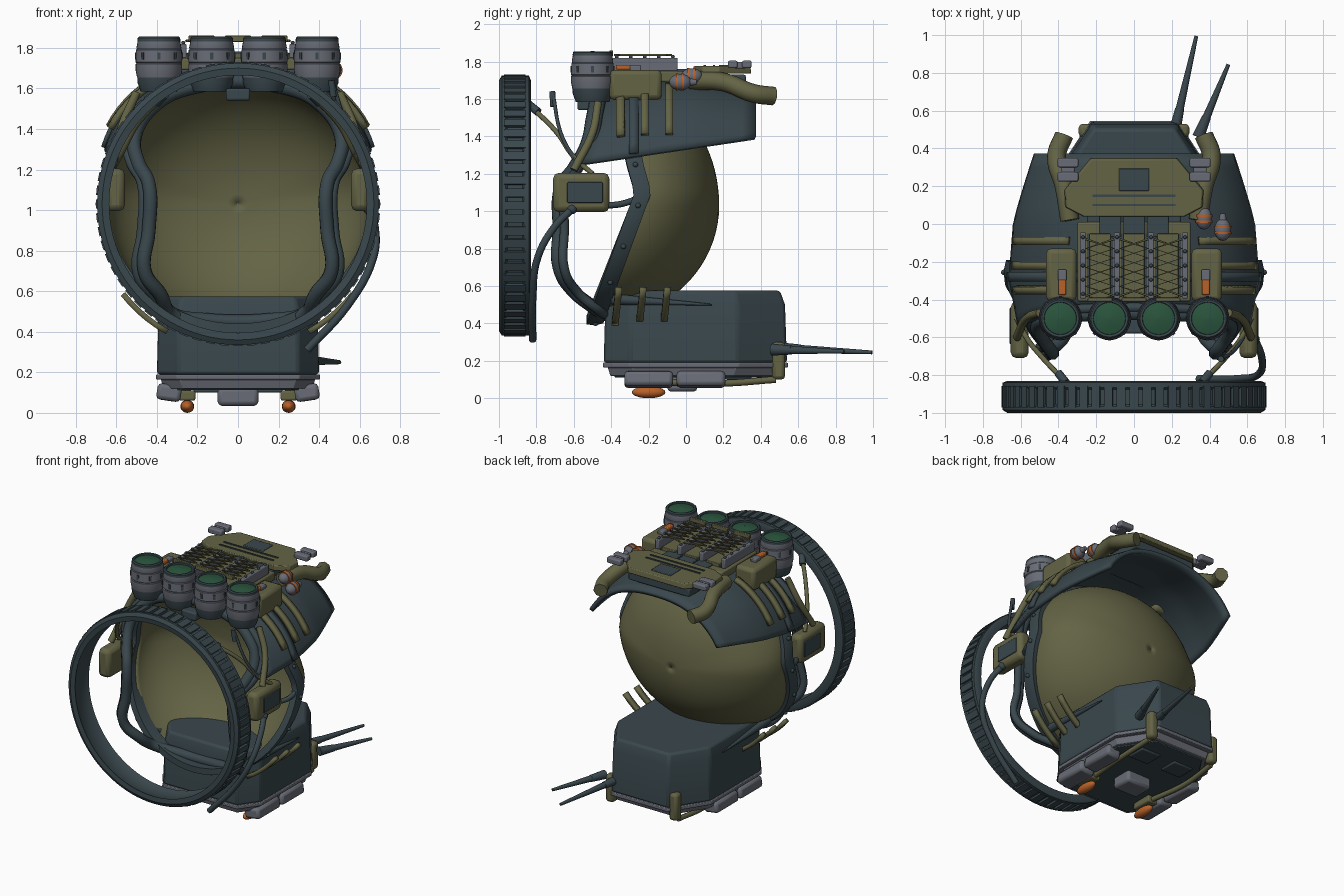
import bpy, bmesh, math
from math import sin, cos, pi, radians
from mathutils import Vector, Matrix

cube = bpy.data.objects.get("Cube")
if cube:
    bpy.data.objects.remove(cube)


def material(name, rgb):
    m = bpy.data.materials.new(name)
    m.use_nodes = True
    m.diffuse_color = (*rgb, 1)
    m.node_tree.nodes["Principled BSDF"].inputs["Base Color"].default_value = (*rgb, 1)
    return m


DARK = material("dark slate", (0.041, 0.063, 0.073))
OLIVE = material("olive", (0.127, 0.126, 0.06))
GREY = material("steel grey", (0.14, 0.15, 0.18))
ORANGE = material("orange", (0.48, 0.12, 0.022))
GREEN = material("lens green", (0.023, 0.09, 0.047))


def finish(name, bm, mat, bevel=0, solid=0, angle=35):
    me = bpy.data.meshes.new(name)
    bmesh.ops.recalc_face_normals(bm, faces=bm.faces)
    bm.to_mesh(me)
    bm.free()
    me.materials.append(mat)
    ob = bpy.data.objects.new(name, me)
    bpy.context.collection.objects.link(ob)
    if solid:
        md = ob.modifiers.new("shell", "SOLIDIFY")
        md.thickness, md.offset = solid, 0
    if bevel:
        md = ob.modifiers.new("bevel", "BEVEL")
        md.width, md.segments = bevel, 2
    bpy.ops.object.select_all(action="DESELECT")
    ob.select_set(True)
    bpy.context.view_layer.objects.active = ob
    bpy.ops.object.shade_smooth_by_angle(angle=radians(angle))


def box(name, loc, size, mat, bevel=0.01, rot=None):
    bm = bmesh.new()
    m = Matrix.Translation(loc) @ (rot or Matrix()) @ Matrix.Diagonal((*size, 1))
    bmesh.ops.create_cube(bm, size=1, matrix=m)
    finish(name, bm, mat, bevel)


def cone(name, a, b, r1, r2, mat):
    a, b = Vector(a), Vector(b)
    m = Matrix.Translation((a + b) / 2) @ (b - a).to_track_quat("Z", "Y").to_matrix().to_4x4()
    bm = bmesh.new()
    bmesh.ops.create_cone(bm, cap_ends=True, segments=20, radius1=r1, radius2=r2,
                          depth=(b - a).length, matrix=m)
    finish(name, bm, mat)


def ball(name, loc, size, mat):
    bm = bmesh.new()
    bmesh.ops.create_uvsphere(bm, u_segments=16, v_segments=10, radius=1,
                              matrix=Matrix.Translation(loc) @ Matrix.Diagonal((*size, 1)))
    finish(name, bm, mat, angle=80)


def sheet(name, rows, mat, solid=0, wrap_u=False, wrap_v=False, angle=35):
    """Quad surface through rows of points."""
    bm = bmesh.new()
    vs = [[bm.verts.new(p) for p in r] for r in rows]
    nu, nv = len(rows), len(rows[0])
    for i in range(nu if wrap_u else nu - 1):
        for j in range(nv if wrap_v else nv - 1):
            k, l = (i + 1) % nu, (j + 1) % nv
            bm.faces.new((vs[i][j], vs[k][j], vs[k][l], vs[i][l]))
    finish(name, bm, mat, 0, solid, angle)


def tube(name, pts, r, mat, smooth=True, cyclic=False):
    cu = bpy.data.curves.new(name, "CURVE")
    cu.dimensions, cu.bevel_depth, cu.bevel_resolution = "3D", r, 2
    cu.use_fill_caps, cu.resolution_u = True, 6 if smooth else 1
    sp = cu.splines.new("BEZIER")
    sp.bezier_points.add(len(pts) - 1)
    sp.use_cyclic_u = cyclic
    for bp, p in zip(sp.bezier_points, pts):
        bp.co = p
        bp.handle_left_type = bp.handle_right_type = "AUTO" if smooth else "VECTOR"
    cu.materials.append(mat)
    bpy.context.collection.objects.link(bpy.data.objects.new(name, cu))


def prism(name, half, levels, mat, bevel=0.01):
    """Plan outline mirrored in x; levels are (z, scale)."""
    plan = half + [(-x, y) for x, y in reversed(half)]
    bm = bmesh.new()
    loops = [[bm.verts.new((x * s, y * s, z)) for x, y in plan] for z, s in levels]
    n = len(plan)
    for a, b in zip(loops, loops[1:]):
        for i in range(n):
            bm.faces.new((a[i], a[(i + 1) % n], b[(i + 1) % n], b[i]))
    bm.faces.new(loops[0])
    bm.faces.new(loops[-1])
    finish(name, bm, mat, bevel, angle=25)


def mix(y, table):
    for (a, *p), (b, *q) in zip(table, table[1:]):
        if y <= b or b == table[-1][0]:
            t = (y - a) / (b - a)
            return [u + (v - u) * t for u, v in zip(p, q)]


CZ = 1.03
# Front ring with tread blocks
prof = [(0.635, -0.995), (0.67, -1.0), (0.695, -0.985), (0.695, -0.965), (0.685, -0.955),
        (0.685, -0.875), (0.695, -0.865), (0.695, -0.84), (0.67, -0.83), (0.635, -0.835),
        (0.65, -0.86), (0.65, -0.97)]
sheet("front_ring", [[(r * cos(a), y, CZ + r * sin(a)) for r, y in prof]
                     for a in (2 * pi * i / 96 for i in range(96))], DARK, wrap_u=True, wrap_v=True)
for i in range(64):
    a = 2 * pi * i / 64
    box("ring_tread", (0.69 * cos(a), -0.915, CZ + 0.69 * sin(a)), (0.022, 0.115, 0.046), DARK, 0,
        Matrix.Rotation(-a, 4, "Y"))


# Rear bowl and the rib around its rim
def rim_y(z):
    return mix(z, [(0.42, -0.48), (1.1, -0.23), (1.28, -0.28), (1.75, -0.31)])[0]


rows = []
for i in range(72):
    a = 2 * pi * i / 72
    y0 = rim_y(CZ + 0.61 * sin(a))
    rows.append([(0.645 * cos(a) * cos(t), y0 + (0.17 - y0) * sin(t), CZ + 0.61 * sin(a) * cos(t))
                 for t in (radians(89.8) * j / 20 for j in range(21))])
sheet("rear_bowl", rows, OLIVE, solid=0.015, wrap_u=True, angle=60)
rows = []
for i in range(72):
    a = 2 * pi * i / 72
    y0 = rim_y(CZ + 0.63 * sin(a))
    rows.append([(r * cos(a), y0 + d, CZ + (r - 0.05) * sin(a))
                 for r, d in ((0.64, -0.045), (0.685, -0.045), (0.69, 0.0), (0.68, 0.045), (0.64, 0.045))])
    if i % 4 == 0:
        ball("rib_bolt", (0.69 * cos(a), y0, CZ + 0.64 * sin(a)), (0.014, 0.014, 0.014), DARK)
sheet("bowl_rib", rows, DARK, wrap_u=True, wrap_v=True)


# Hood shell
def hood(y, a, off=0.0):
    rx, rz = mix(y, [(-0.58, 0.62, 0.58), (-0.3, 0.68, 0.66), (0.0, 0.67, 0.67), (0.38, 0.59, 0.61)])
    c = cos(a)
    return (math.copysign(abs(c) ** 0.83, c) * (rx + off), y, CZ + (rz + off) * max(sin(a), 0) ** 0.83)


rows = []
for i in range(13):
    y = -0.56 + 0.93 * i / 12
    rz = hood(y, pi / 2)[2] - CZ
    lo = math.asin(((1.25 + 0.15 * (y + 0.56) - CZ) / rz) ** (1 / 0.83))
    row = []
    for j in range(41):
        x, yy, z = hood(y, lo + (pi - 2 * lo) * j / 40)
        # front edge leans back towards the crown
        row.append((x, yy + 0.12 * (1 - i / 12) * max(0, z - 1.25) / 0.4, z))
    rows.append(row)
sheet("hood", rows, DARK, solid=0.03)
sheet("hood_band", [[hood(y, radians(20 + 140 * j / 30), 0.022) for y in (-0.305, -0.255)]
                    for j in range(31)], DARK, solid=0.02)

# Straps over the hood and beneath the bowl
for s in (1, -1):
    for y in (-0.35, -0.22, -0.09):
        rows = []
        for j in range(9):
            a = radians(29 + 36 * j / 8)
            rows.append([(s * p[0], p[1], p[2]) for p in (hood(y + d, a, 0.035) for d in (-0.02, 0.02))])
        sheet("hood_strap", rows, OLIVE, solid=0.03)
        rows = []
        for j in range(6):
            a = radians(-38 - 23 * j / 5)
            rows.append([(s * 0.72 * cos(a), y + d - 0.01 - 0.02 * j / 5, CZ + 0.72 * sin(a)) for d in (-0.018, 0.018)])
        sheet("lower_strap", rows, OLIVE, solid=0.028)

# Face opening frame
half = [(0.25, -0.48, 1.6), (0.43, -0.5, 1.5), (0.51, -0.53, 1.36), (0.49, -0.6, 1.23),
        (0.44, -0.67, 1.13), (0.44, -0.68, 0.9), (0.46, -0.68, 0.7), (0.38, -0.61, 0.58),
        (0.33, -0.5, 0.49), (0.18, -0.45, 0.46)]
full = half + [(-x, y, z) for x, y, z in reversed(half)]
tube("face_frame", full, 0.036, DARK, cyclic=True)
tube("face_frame_trim", [(x * 1.08, y + 0.03, CZ + (z - CZ) * 1.03) for x, y, z in full], 0.026, DARK, cyclic=True)
box("brow_latch", (0, -0.54, 1.57), (0.12, 0.08, 0.06), DARK)

# Ear boxes, cables and side struts
for s in (1, -1):
    box("ear_box", (s * 0.605, -0.56, 1.1), (0.095, 0.3, 0.21), OLIVE, 0.03)
    box("ear_plate", (s * 0.653, -0.54, 1.1), (0.012, 0.19, 0.11), DARK, 0.004)
    tube("ear_strut", [(s * 0.61, -0.42, 1.03), (s * 0.65, -0.34, 1.04), (s * 0.66, -0.25, 1.07)], 0.017, DARK)
    tube("brow_cable", [(s * 0.62, -0.5, 1.2), (s * 0.57, -0.6, 1.29), (s * 0.5, -0.69, 1.42),
                        (s * 0.37, -0.83, 1.56)], 0.014, OLIVE)
    cone("cable_plug", (s * 0.4, -0.79, 1.53), (s * 0.36, -0.84, 1.57), 0.022, 0.022, DARK)
    tube("side_trim", [(s * 0.5, -0.47, 1.58), (s * 0.57, -0.5, 1.42), (s * 0.62, -0.6, 1.22)], 0.022, OLIVE)
tube("thin_cable", [(0.58, -0.6, 1.28), (0.53, -0.67, 1.42), (0.47, -0.71, 1.62)], 0.01, DARK)
cone("thin_cable_tip", (0.47, -0.71, 1.56), (0.46, -0.715, 1.64), 0.016, 0.016, DARK)
ball("hose_joint", (0.64, -0.61, 1.01), (0.026, 0.026, 0.026), DARK)
tube("air_hose", [(0.64, -0.61, 1.01), (0.675, -0.7, 0.92), (0.665, -0.79, 0.76),
                  (0.54, -0.82, 0.53), (0.34, -0.82, 0.31)], 0.02, DARK)

# Chin box with underside equipment
plan = [(0.3, -0.44), (0.4, -0.3), (0.4, 0.28), (0.23, 0.54)]
prism("chin_box", plan, [(0.19, 1), (0.5, 0.98), (0.575, 0.93)], DARK, 0.015)
prism("base_flange", plan, [(0.165, 1.01), (0.19, 1.01)], GREY, 0.005)
prism("base_rim", plan, [(0.12, 0.92), (0.165, 0.95)], GREY, 0.004)
prism("base_plate", plan, [(0.112, 0.87), (0.13, 0.87)], DARK, 0.004)
box("base_centre", (0, -0.02, 0.08), (0.2, 0.16, 0.09), GREY, 0.02)
for s in (1, -1):
    tilt = Matrix.Rotation(s * -0.15, 4, "Y")
    box("side_pod", (s * 0.345, 0.08, 0.1), (0.11, 0.26, 0.08), GREY, 0.02, tilt)
    box("front_pod", (s * 0.34, -0.2, 0.1), (0.12, 0.26, 0.08), GREY, 0.02, tilt)
    box("base_panel", (s * 0.14, 0.28, 0.11), (0.16, 0.14, 0.02), DARK, 0.008)
    ball("orange_capsule", (s * 0.25, -0.2, 0.032), (0.034, 0.09, 0.032), ORANGE)
    box("capsule_mount", (s * 0.25, -0.18, 0.085), (0.08, 0.16, 0.05), OLIVE)
    tube("base_strap", [(s * 0.25, -0.1, 0.085), (s * 0.28, 0.2, 0.08), (s * 0.27, 0.48, 0.1)], 0.018, OLIVE)
    box("rear_strap", (s * 0.26, 0.495, 0.2), (0.065, 0.07, 0.2), OLIVE, 0.02)
    cone("side_spike", (s * 0.39, -0.4, 0.53), (s * 0.4, 0.14, 0.5), 0.03, 0.004, DARK)

# Rear antennas
for a, b in (((0.21, 0.47, 0.27), (0.33, 0.995, 0.245)), ((0.34, 0.46, 0.26), (0.5, 0.845, 0.25))):
    a, b = Vector(a), Vector(b)
    cone("antenna_base", a, a.lerp(b, 0.27), 0.032, 0.024, DARK)
    cone("antenna", a.lerp(b, 0.25), b, 0.022, 0.01, DARK)

# Four lens barrels
for x in (-0.39, -0.13, 0.13, 0.39):
    def lathe(name, prof, mat):
        sheet(name, [[(x + r * cos(a), -0.5 + r * sin(a), z) for r, z in prof]
                     for a in (2 * pi * i / 32 for i in range(32))], mat, wrap_u=True)
    lathe("barrel_foot", [(0.002, 1.585), (0.09, 1.585), (0.106, 1.63), (0.108, 1.69)], DARK)
    lathe("barrel", [(0.108, 1.655), (0.115, 1.69), (0.115, 1.72), (0.111, 1.725), (0.115, 1.73),
                     (0.113, 1.79), (0.109, 1.795), (0.111, 1.8), (0.104, 1.838)], GREY)
    lathe("lens_ring", [(0.106, 1.832), (0.105, 1.848), (0.098, 1.855), (0.086, 1.853), (0.084, 1.84)], DARK)
    lathe("lens", [(0.088, 1.842), (0.05, 1.852), (0.001, 1.856)], GREEN)
    for k in range(8):
        a = 2 * pi * k / 8
        box("barrel_slot", (x + 0.114 * cos(a), -0.5 + 0.114 * sin(a), 1.76), (0.008, 0.016, 0.035), DARK, 0,
            Matrix.Rotation(a, 4, "Z"))

# Top deck: panels, rails and lacing
box("top_deck", (0, -0.2, 1.72), (0.6, 0.42, 0.06), OLIVE)
box("rear_deck", (0, 0.12, 1.7), (0.5, 0.4, 0.06), DARK)
for x in (-0.27, -0.09, 0.09, 0.27):
    box("deck_rail", (x, -0.22, 1.785), (0.032, 0.35, 0.07), GREY, 0.006)
    for k in range(5):
        ball("rail_stud", (x, -0.37 + 0.075 * k, 1.825), (0.01, 0.01, 0.01), DARK)
for x in (-0.18, 0, 0.18):
    box("lacing_panel", (x, -0.22, 1.76), (0.11, 0.34, 0.03), OLIVE, 0.004)
    for m in (1, -1):
        tube("lacing", [(x + m * 0.075 * (-1) ** k, -0.38 + 0.05 * k, 1.835) for k in range(7)], 0.006, OLIVE, False)
        box("panel_gap", (x + m * 0.063, -0.22, 1.752), (0.014, 0.34, 0.01), DARK, 0)
    box("lacing_bar", (x, -0.4, 1.845), (0.13, 0.02, 0.03), OLIVE, 0.004)
    box("deck_channel", (x * 0.7, 0.0, 1.745), (0.115, 0.14, 0.03), DARK, 0.005)

# Rear plate with hatch
prism("rear_plate", [(0.27, 0.04), (0.365, 0.09), (0.37, 0.18), (0.23, 0.35)],
      [(1.735, 1), (1.775, 0.98)], OLIVE, 0.006)
box("plate_hatch", (0, 0.235, 1.775), (0.16, 0.12, 0.014), DARK, 0.005)
for y in (0.1, 0.15):
    box("plate_slot", (0, y, 1.775), (0.44, 0.012, 0.012), DARK, 0)

# Side pouches, rolls and clips
for s in (1, -1):
    box("pouch", (s * 0.385, -0.27, 1.675), (0.16, 0.28, 0.16), OLIVE, 0.025)
    box("pouch_clip", (s * 0.38, -0.27, 1.765), (0.045, 0.06, 0.03), GREY, 0.006)
    box("pouch_tab", (s * 0.38, -0.335, 1.77), (0.04, 0.08, 0.025), ORANGE, 0.006)
    tube("bedroll", [(s * 0.34, 0.02, 1.7), (s * 0.37, 0.2, 1.69), (s * 0.41, 0.36, 1.63),
                     (s * 0.37, 0.47, 1.615)], 0.05, OLIVE)
    for y in (0.25, 0.325):
        box("roll_clip", (s * 0.35, y, 1.785), (0.11, 0.05, 0.04), GREY, 0.008)
    box("roll_clip_bar", (s * 0.35, 0.29, 1.78), (0.07, 0.06, 0.035), GREY, 0.006)

# Canisters on one side
for x, y, z in ((0.37, 0.03, 1.72), (0.47, -0.03, 1.69)):
    ball("canister", (x, y, z), (0.044, 0.06, 0.044), GREY)
    for d in (-0.024, 0.008):
        cone("canister_band", (x, y + d, z), (x, y + d + 0.012, z), 0.046, 0.046, ORANGE)
    cone("canister_cap", (x, y + 0.04, z), (x, y + 0.085, z), 0.022, 0.015, GREY)
